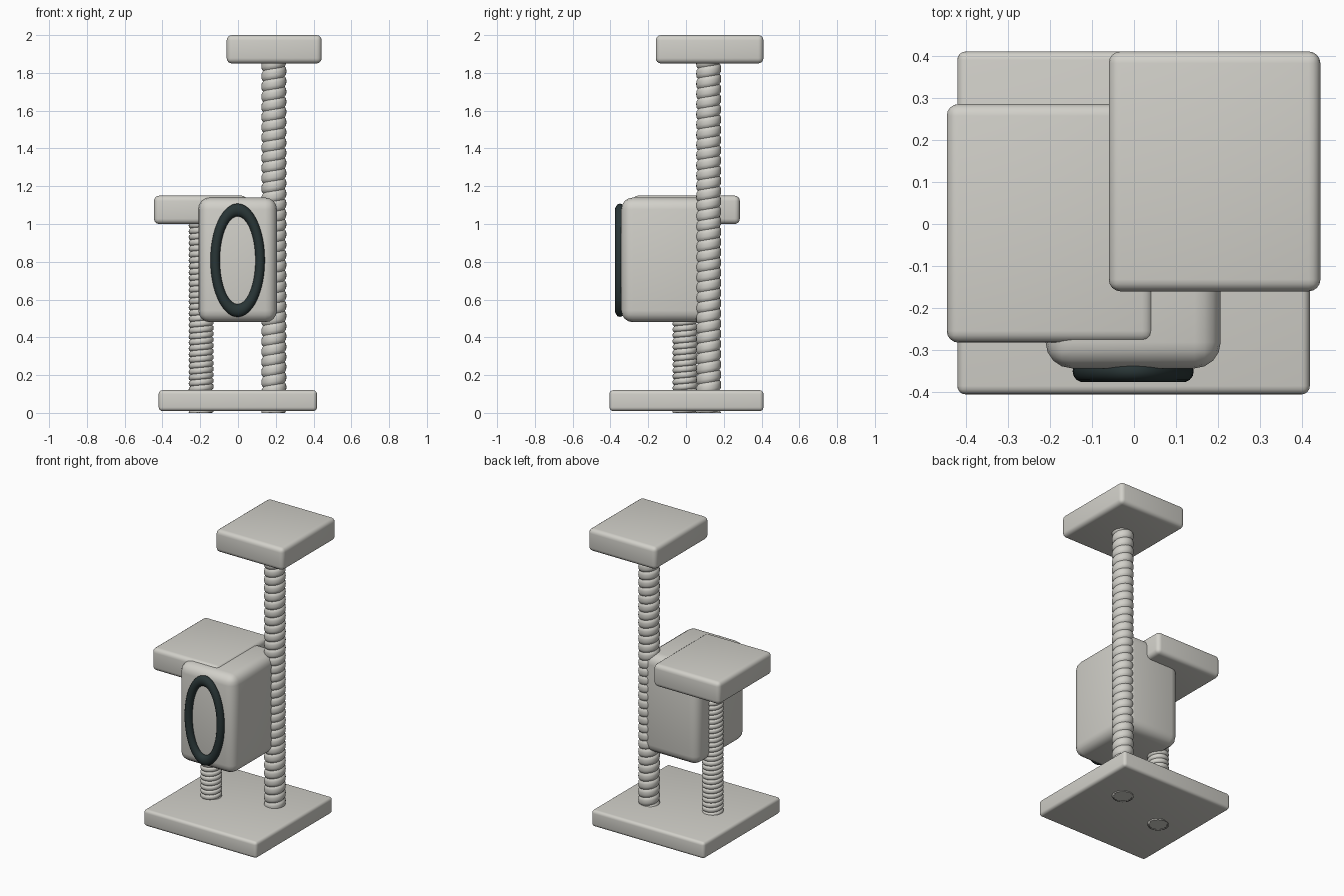
import bpy, bmesh, math

if "Cube" in bpy.data.objects:
    bpy.data.objects.remove(bpy.data.objects["Cube"])


def make_material(name, rgb):
    m = bpy.data.materials.new(name)
    m.diffuse_color = (*rgb, 1)
    m.use_nodes = True
    m.node_tree.nodes["Principled BSDF"].inputs["Base Color"].default_value = m.diffuse_color
    return m


CREAM = make_material("warm light grey", (0.64, 0.63, 0.585))
DARK = make_material("dark slate", (0.022, 0.036, 0.037))


def add_object(name, bm, mat, angle):
    bmesh.ops.recalc_face_normals(bm, faces=bm.faces)
    me = bpy.data.meshes.new(name)
    bm.to_mesh(me)
    bm.free()
    ob = bpy.data.objects.new(name, me)
    bpy.context.collection.objects.link(ob)
    me.materials.append(mat)
    bpy.ops.object.select_all(action='DESELECT')
    ob.select_set(True)
    bpy.context.view_layer.objects.active = ob
    bpy.ops.object.shade_smooth_by_angle(angle=math.radians(angle))
    return ob


def rounded_box(name, x, y, z, radius):
    """Box spanning the given (min, max) ranges with rounded edges."""
    bm = bmesh.new()
    bmesh.ops.create_cube(bm, size=1)
    for v in bm.verts:
        for i, (lo, hi) in enumerate((x, y, z)):
            v.co[i] = lo if v.co[i] < 0 else hi
    bmesh.ops.bevel(bm, geom=bm.edges[:], offset=radius, segments=4,
                    profile=0.5, affect='EDGES')
    return add_object(name, bm, CREAM, 40)


def rope_post(name, cx, cy, top, radius, pitch, groove):
    """Post wound with rope: a helical strip with a rounded cross-section."""
    bm = bmesh.new()
    around, across = 28, 6
    turns = math.ceil(top / pitch) + 1
    rows = []
    for i in range(turns * around + 1):
        a = 2 * math.pi * i / around
        row = []
        for j in range(across + 1):
            u = 2 * j / across - 1
            r = radius - groove * (1 - math.sqrt(max(0, 1 - u * u)))
            z = pitch * (i / around - 1 + j / across)
            z = min(max(z, 0), top)
            row.append(bm.verts.new((cx + r * math.cos(a), cy + r * math.sin(a), z)))
        rows.append(row)
    for r0, r1 in zip(rows, rows[1:]):
        for j in range(across):
            bm.faces.new((r0[j], r1[j], r1[j + 1], r0[j + 1]))
    bmesh.ops.remove_doubles(bm, verts=bm.verts, dist=1e-5)
    bmesh.ops.dissolve_degenerate(bm, edges=bm.edges, dist=1e-5)
    return add_object(name, bm, CREAM, 50)


def oval_ring(name, centre, outer, inner, half_depth):
    """Oval ring facing the front, with a rounded section."""
    bm = bmesh.new()
    n, k = 64, 14
    rings = []
    for i in range(n):
        a = 2 * math.pi * i / n
        ring = []
        for j in range(k):
            b = 2 * math.pi * j / k
            t = 0.5 + 0.5 * math.cos(b)
            rx = inner[0] + (outer[0] - inner[0]) * t
            rz = inner[1] + (outer[1] - inner[1]) * t
            ring.append(bm.verts.new((centre[0] + rx * math.cos(a),
                                      centre[1] + half_depth * math.sin(b),
                                      centre[2] + rz * math.sin(a))))
        rings.append(ring)
    for i in range(n):
        p, q = rings[i], rings[(i + 1) % n]
        for j in range(k):
            m = (j + 1) % k
            bm.faces.new((p[j], q[j], q[m], p[m]))
    return add_object(name, bm, DARK, 60)


# Base and the two platforms
rounded_box("base", (-0.42, 0.418), (-0.405, 0.41), (0.01, 0.12), 0.02)
rounded_box("middle_platform", (-0.445, 0.047), (-0.282, 0.285), (1.0, 1.15), 0.028)
rounded_box("top_platform", (-0.06, 0.443), (-0.16, 0.41), (1.85, 2.0), 0.028)

# Enclosed box with its dark oval entrance trim
rounded_box("den_box", (-0.21, 0.206), (-0.343, 0.18), (0.48, 1.14), 0.062)
oval_ring("entrance_ring", (-0.002, -0.35, 0.808), (0.144, 0.3), (0.094, 0.232), 0.026)

# Rope-wound posts
rope_post("tall_post", 0.19, 0.12, 1.9, 0.066, 0.054, 0.009)
rope_post("short_post", -0.195, -0.005, 1.04, 0.066, 0.031, 0.009)

# Closing discs where the posts come through the underside
for name, x, y in (("tall_post_foot", 0.19, 0.12), ("short_post_foot", -0.195, -0.005)):
    foot = bmesh.new()
    bmesh.ops.create_cone(foot, cap_ends=True, segments=28, radius1=0.056,
                          radius2=0.056, depth=0.02)
    bmesh.ops.translate(foot, verts=foot.verts, vec=(x, y, 0.012))
    add_object(name, foot, CREAM, 30)
